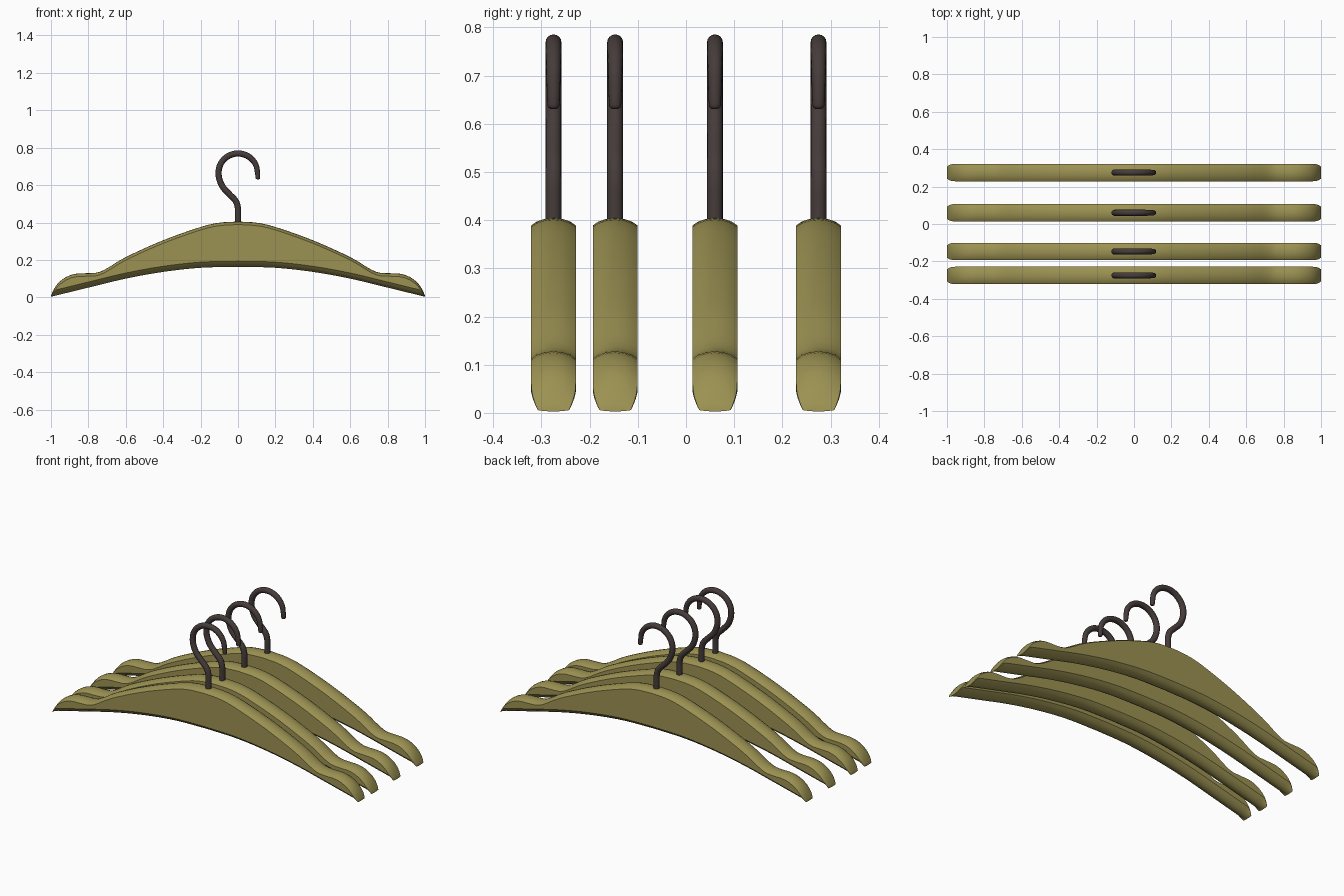
import bpy, bmesh, math
from mathutils import Vector

if "Cube" in bpy.data.objects:
    bpy.data.objects.remove(bpy.data.objects["Cube"])


def material(name, rgb):
    m = bpy.data.materials.new(name)
    m.diffuse_color = (*rgb, 1)
    m.use_nodes = True
    m.node_tree.nodes["Principled BSDF"].inputs["Base Color"].default_value = m.diffuse_color
    return m


def spline(pts, steps):
    """Smooth Catmull-Rom path through the points."""
    p = [Vector(q) for q in pts]
    p = [2 * p[0] - p[1]] + p + [2 * p[-1] - p[-2]]
    out = []
    for i in range(1, len(p) - 2):
        a, b, c, d = p[i - 1:i + 3]
        for s in range(steps):
            t = s / steps
            out.append(0.5 * (2 * b + (c - a) * t + (2 * a - 5 * b + 4 * c - d) * t ** 2
                              + (3 * b - a - 3 * c + d) * t ** 3))
    return out + [p[-2]]


def sample(path, x):
    for a, b in zip(path, path[1:]):
        if a.x <= x <= b.x:
            return a.y + (b.y - a.y) * (x - a.x) / max(b.x - a.x, 1e-9)
    return path[-1].y


def loft(name, rings, mat):
    bm = bmesh.new()
    rows = [[bm.verts.new(v) for v in r] for r in rings]
    n = len(rows[0])
    for a, b in zip(rows, rows[1:]):
        for i in range(n):
            j = (i + 1) % n
            bm.faces.new((a[i], a[j], b[j], b[i]))
    bm.faces.new(rows[0])
    bm.faces.new(rows[-1])
    bmesh.ops.recalc_face_normals(bm, faces=bm.faces)
    me = bpy.data.meshes.new(name)
    bm.to_mesh(me)
    bm.free()
    me.materials.append(mat)
    return me


olive = material("olive_paint", (0.33, 0.285, 0.085))
dark = material("dark_metal", (0.06, 0.045, 0.042))

# wooden body: half outlines (x, z), lofted with a crowned top and a keel-shaped underside
top = spline([(0, .405), (.1, .399), (.2, .376), (.4, .305), (.6, .215), (.7, .155), (.75, .133),
              (.8, .129), (.87, .126), (.92, .108), (.96, .078), (.985, .042), (1, .008)], 8)
bottom = spline([(0, .163), (.2, .158), (.4, .136), (.6, .1), (.8, .052), (1, .003)], 8)
half = [i * .04 for i in range(18)] + [.71, .735, .76, .79, .82, .85, .875, .9, .92, .94,
                                        .955, .97, .98, .988, .995, 1]
rings = []
for x in [-v for v in half[:0:-1]] + half:
    ax = abs(x)
    t, b = sample(top, ax), sample(bottom, ax)
    h = t - b
    w = .0465 * (1 - .3 * max(0, (ax - .95) / .05) ** 3)
    crown, keel = min(.016, .3 * h), min(.03, .55 * h)
    right = [(0, t), (.4 * w, t - .15 * crown), (.75 * w, t - .5 * crown), (w, t - crown),
             (w, b + keel), (.72 * w, b + .5 * keel), (.37 * w, b + .14 * keel), (0, b)]
    sect = right + [(-y, z) for y, z in right[-2:0:-1]]
    rings.append([(x, y, z) for y, z in sect])
body_mesh = loft("hanger_body", rings, olive)

# metal hook: round wire swept along an S-shaped path, narrowing at the tip
arc = [(.104 * math.cos(math.radians(a)), .667 + .102 * math.sin(math.radians(a)))
       for a in range(180, -1, -20)]
path = spline([(0, .37), (0, .44), (-.001, .48), (-.013, .516), (-.045, .55), (-.08, .588),
               (-.099, .63)] + arc + [(.106, .645), (.105, .631)], 4)
rings = []
for i, p in enumerate(path):
    d = (path[min(i + 1, len(path) - 1)] - path[max(i - 1, 0)]).normalized()
    left = len(path) - 1 - i
    r = .0165 * (min(1, .72 + .014 * left) if left > 1 else .4 + .27 * left)
    rings.append([(p.x - d.y * r * math.cos(k * math.tau / 16), r * math.sin(k * math.tau / 16),
                   p.y + d.x * r * math.cos(k * math.tau / 16)) for k in range(16)])
hook_mesh = loft("hanger_hook", rings, dark)

# four hangers at uneven spacing
for i, y in enumerate((-.275, -.147, .06, .275), 1):
    for part, me in (("body", body_mesh), ("hook", hook_mesh)):
        ob = bpy.data.objects.new(f"hanger_{part}_{i}", me.copy())
        ob.location.y = y
        bpy.context.collection.objects.link(ob)
        bpy.ops.object.select_all(action='DESELECT')
        ob.select_set(True)
        bpy.context.view_layer.objects.active = ob
        bpy.ops.object.shade_smooth_by_angle(angle=math.radians(32))
